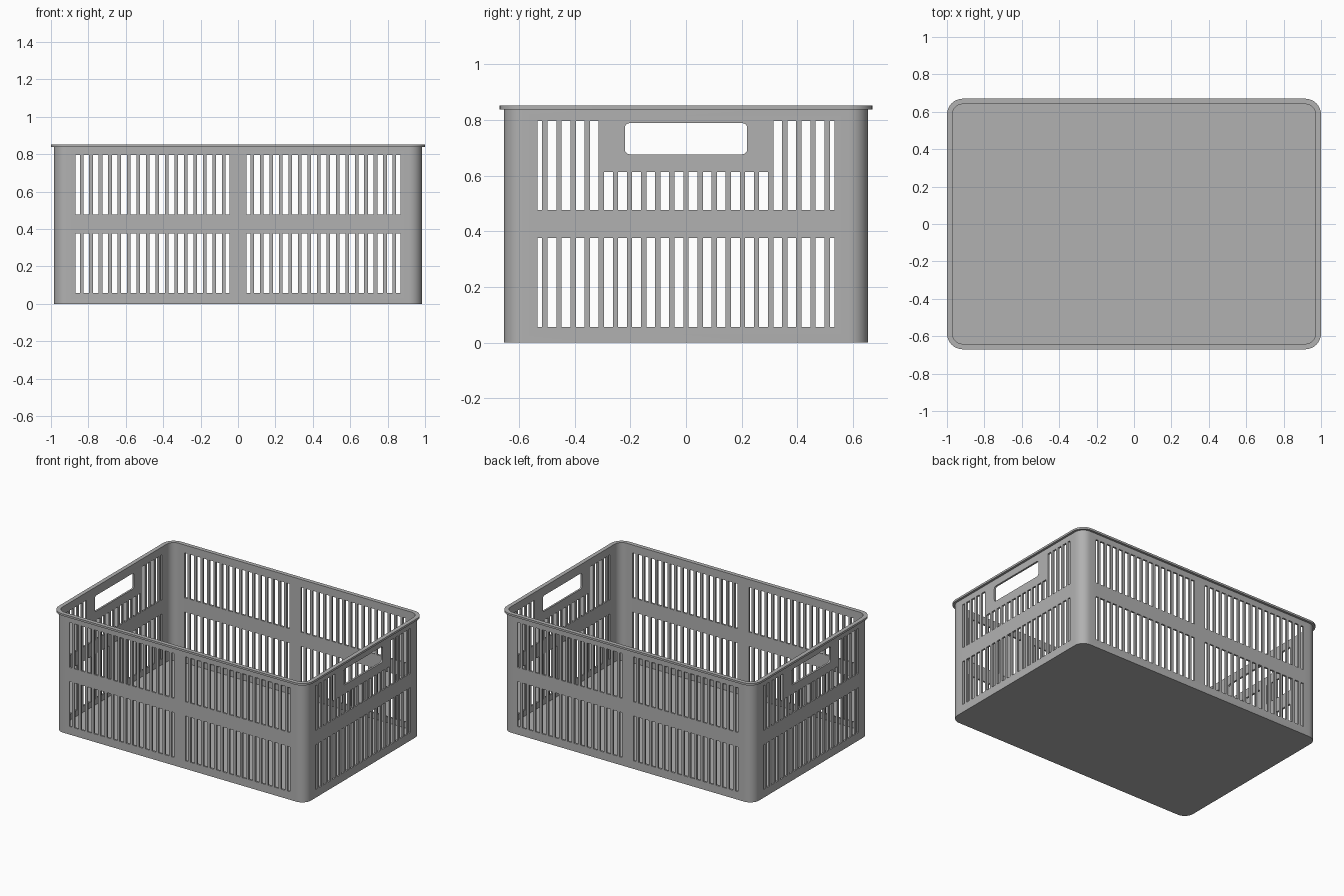
import bpy, bmesh, math

if "Cube" in bpy.data.objects:
    bpy.data.objects.remove(bpy.data.objects["Cube"])

HX, HY, TOP = 1.0, 0.67, 0.852
OUT, INN = 0.016, 0.029         # insets of outer and inner wall faces from the rim
STEP, BAR = 0.0507, 0.019       # bar spacing and width
LOW, HIGH = (0.057, 0.376), (0.477, 0.796)

# Dark grey plastic
plastic = bpy.data.materials.new("dark_grey_plastic")
plastic.diffuse_color = (0.44, 0.44, 0.44, 1)
plastic.use_nodes = True
plastic.node_tree.nodes["Principled BSDF"].inputs["Base Color"].default_value = plastic.diffuse_color


def make_object(name, bm):
    bmesh.ops.recalc_face_normals(bm, faces=bm.faces)
    me = bpy.data.meshes.new(name)
    bm.to_mesh(me)
    bm.free()
    me.materials.append(plastic)
    ob = bpy.data.objects.new(name, me)
    bpy.context.collection.objects.link(ob)
    return ob


def rounded(hx, hy, r, n=8):
    pts = []
    for q, (sx, sy) in enumerate([(1, 1), (-1, 1), (-1, -1), (1, -1)]):
        for i in range(n + 1):
            a = math.pi / 2 * (q + i / n)
            pts.append((sx * (hx - r) + r * math.cos(a), sy * (hy - r) + r * math.sin(a)))
    return pts


def rect(a, b, z0, z1):
    return [(a, z0), (b, z0), (b, z1), (a, z1)]


def add_box(bm, x0, x1, y0, y1, z0, z1):
    lo = [bm.verts.new((x, y, z0)) for x, y in rect(x0, x1, y0, y1)]
    hi = [bm.verts.new((x, y, z1)) for x, y in rect(x0, x1, y0, y1)]
    bm.faces.new(lo)
    bm.faces.new(hi)
    for i in range(4):
        j = (i + 1) % 4
        bm.faces.new((lo[i], lo[j], hi[j], hi[i]))


# Shell: floor, walls and rim as one closed skin of rounded rectangles
bm = bmesh.new()
loops = []
for d, z in [(OUT, 0), (OUT, .838), (0, .838), (0, TOP), (INN, TOP), (INN, .015)]:
    loops.append([bm.verts.new((x, y, z)) for x, y in rounded(HX - d, HY - d, .085 - d)])
for a, b in zip(loops, loops[1:]):
    for i in range(len(a)):
        j = (i + 1) % len(a)
        bm.faces.new((a[i], a[j], b[j], b[i]))
bm.faces.new(loops[0])
bm.faces.new(loops[-1])
crate = make_object("crate_shell", bm)


# Openings cut straight through opposite walls
def cut(name, outlines, along_x):
    bm = bmesh.new()
    for pts in outlines:
        ends = [[bm.verts.new((s * 1.2, u, z) if along_x else (u, s * 1.2, z)) for u, z in pts]
                for s in (-1, 1)]
        bm.faces.new(ends[0])
        bm.faces.new(ends[1])
        for i in range(len(pts)):
            j = (i + 1) % len(pts)
            bm.faces.new((ends[0][i], ends[0][j], ends[1][j], ends[1][i]))
    cutter = make_object(name, bm)
    cutter.hide_render = True
    mod = crate.modifiers.new(name, 'BOOLEAN')
    mod.operation, mod.solver, mod.object = 'DIFFERENCE', 'EXACT', cutter
    bpy.context.view_layer.objects.active = crate
    bpy.ops.object.modifier_apply(modifier=mod.name)
    bpy.data.objects.remove(cutter)


P0, P1, E, B = 0.045, 0.868, 0.534, 6 * STEP + BAR / 2
cut("side_cutter", [rect(a, b, *z) for a, b in ((-P1, -P0), (P0, P1)) for z in (LOW, HIGH)], False)
u_shape = [(-E, HIGH[0]), (E, HIGH[0]), (E, HIGH[1]), (B, HIGH[1]), (B, .614),
           (-B, .614), (-B, HIGH[1]), (-E, HIGH[1])]
handle = [(u, z + .733) for u, z in rounded(.22, .056, .018, 5)]
cut("end_cutter", [rect(-E, E, *LOW), u_shape, handle], True)

bpy.ops.object.select_all(action='DESELECT')
crate.select_set(True)
bpy.context.view_layer.objects.active = crate
bpy.ops.object.shade_smooth_by_angle(angle=math.radians(30))

# Upright bars filling the long-side openings
bm = bmesh.new()
h = BAR / 2
for s in (-1, 1):
    y0, y1 = sorted((s * (HY - OUT), s * (HY - INN)))
    for k in range(16):
        for m in (-1, 1):
            x = m * STEP * (k + 1.5)
            for z0, z1 in (LOW, HIGH):
                add_box(bm, x - h, x + h, y0, y1, z0, z1)
make_object("side_bars", bm)

# Upright bars in the end openings, shortened under the handles
bm = bmesh.new()
for s in (-1, 1):
    x0, x1 = sorted((s * (HX - OUT), s * (HX - INN)))
    for k in range(-10, 11):
        y = k * STEP
        add_box(bm, x0, x1, y - h, y + h, *LOW)
        add_box(bm, x0, x1, y - h, y + h, HIGH[0], .614 if abs(k) <= 6 else HIGH[1])
make_object("end_bars", bm)
